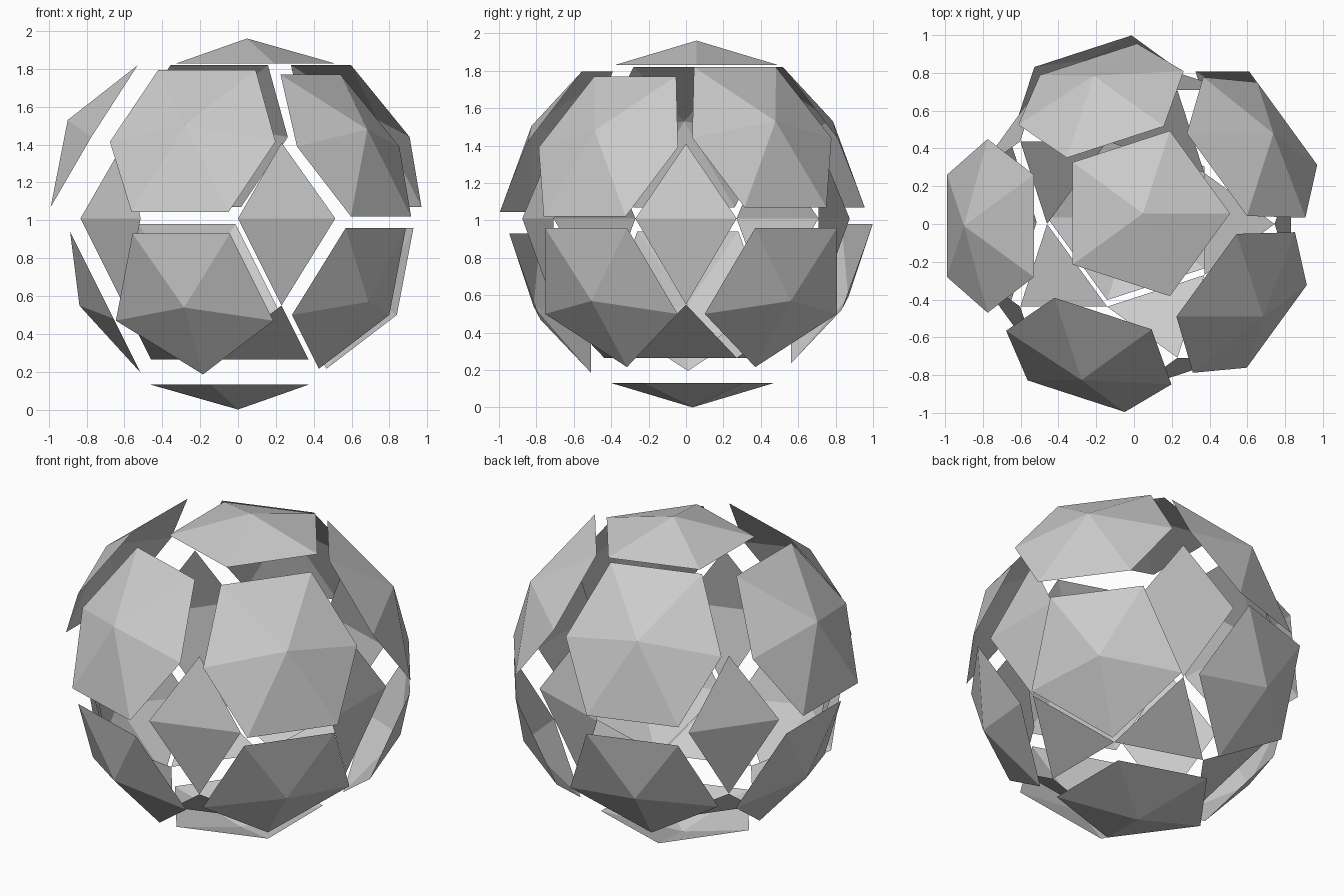
import bpy, bmesh
from math import pi, cos, sin, radians
from mathutils import Vector, Matrix

cube = bpy.data.objects.get("Cube")
if cube:
    bpy.data.objects.remove(cube, do_unlink=True)

grey = bpy.data.materials.new("light_grey")
grey.use_nodes = True
colour = (0.6, 0.6, 0.6, 1)
grey.diffuse_color = colour
grey.node_tree.nodes["Principled BSDF"].inputs["Base Color"].default_value = colour

EDGE = 0.541                      # common edge length
HALF = EDGE / 2
MID = 1.01                        # height of the equator
CENTRE = Vector((0, 0, MID))
RIM = EDGE * 0.8507               # circumradius of a pentagon
BELT = EDGE * 1.5388              # distance from the axis to an equator edge
LOW = EDGE * 1.3764               # depth of the lower pentagon, also its ring radius
STEP = EDGE * 0.8507              # depth of the lower ring
PEAK = 0.131                      # height of a pentagon pyramid


def polar(r, degrees, z):
    a = radians(degrees)
    return Vector((r * cos(a), r * sin(a), z))


def shell(name, points, faces, angle=0, shift=(0, 0, 0)):
    """Open sheet of flat faces, turned about z, moved, normals facing outward."""
    turn = Matrix.Rotation(radians(angle), 3, 'Z')
    bm = bmesh.new()
    verts = [bm.verts.new(turn @ Vector(p) + Vector(shift)) for p in points]
    for f in faces:
        face = bm.faces.new([verts[i] for i in f])
        face.normal_update()
        if face.normal.dot(face.calc_center_median() - CENTRE) < 0:
            face.normal_flip()
    mesh = bpy.data.meshes.new(name)
    bm.to_mesh(mesh)
    bm.free()
    mesh.materials.append(grey)
    obj = bpy.data.objects.new(name, mesh)
    bpy.context.collection.objects.link(obj)


def pyramid(name, rim, apex, angle=0, shift=(0, 0, 0)):
    n = len(rim)
    shell(name, list(rim) + [apex], [(i, (i + 1) % n, n) for i in range(n)], angle, shift)


# Top and bottom pentagon caps
pyramid("top_cap", [polar(RIM, 72 * i, 1.83) for i in range(5)],
        (0, 0, 1.83 + PEAK), shift=(0.048, 0.056, 0))
pyramid("bottom_cap", [polar(RIM, 36 + 72 * i, PEAK) for i in range(5)],
        (0, 0, 0), shift=(0, 0.035, 0))

# Upper ring of six-sided caps, each slightly displaced
hexagon = [(0.53, HALF, 1.82), (0.53, -HALF, 1.82), (0.775, -0.46, 1.44),
           (0.99, -HALF, 1.07), (0.99, HALF, 1.07), (0.775, 0.46, 1.44)]
upper_shifts = {36: (0.01, -0.05, 0), 108: (0.065, -0.07, 0), 180: (0, -0.01, 0),
                252: (0, 0.03, -0.025), 324: (-0.045, 0.04, -0.05)}
for i, (angle, shift) in enumerate(upper_shifts.items()):
    pyramid(f"upper_cap_{i + 1}", hexagon, (0.9, 0, 1.53), angle, shift)

# Lower ring of five-sided caps, each slightly displaced
side = LOW * cos(pi / 5), LOW * sin(pi / 5), MID - STEP
pentagon = [(BELT, HALF, MID), (BELT, -HALF, MID), (side[0], -side[1], side[2]),
            (RIM, 0, MID - LOW), side]
tip = (0.783, 0, MID - 0.391)
lower_shifts = {36: (0.095, 0.1, -0.05), 108: (-0.013, 0.123, -0.03),
                180: (-0.055, 0.01, -0.07), 252: (-0.043, -0.07, -0.08),
                324: (0.055, -0.045, -0.05)}
for i, (angle, shift) in enumerate(lower_shifts.items()):
    pyramid(f"lower_cap_{i + 1}", pentagon, tip, angle, shift)

# Folded diamonds around the equator and triangles below them
for i in range(5):
    shell(f"belt_diamond_{i + 1}",
          [(BELT, -HALF, MID), (BELT, HALF, MID), (LOW, 0, MID + 0.4), (LOW, 0, MID - STEP)],
          [(0, 1, 2), (1, 0, 3)], 72 * i)
    shell(f"lower_triangle_{i + 1}",
          [(LOW, 0, MID - STEP), polar(RIM, 36, MID - LOW), polar(RIM, -36, MID - LOW)],
          [(0, 1, 2)], 72 * i)
